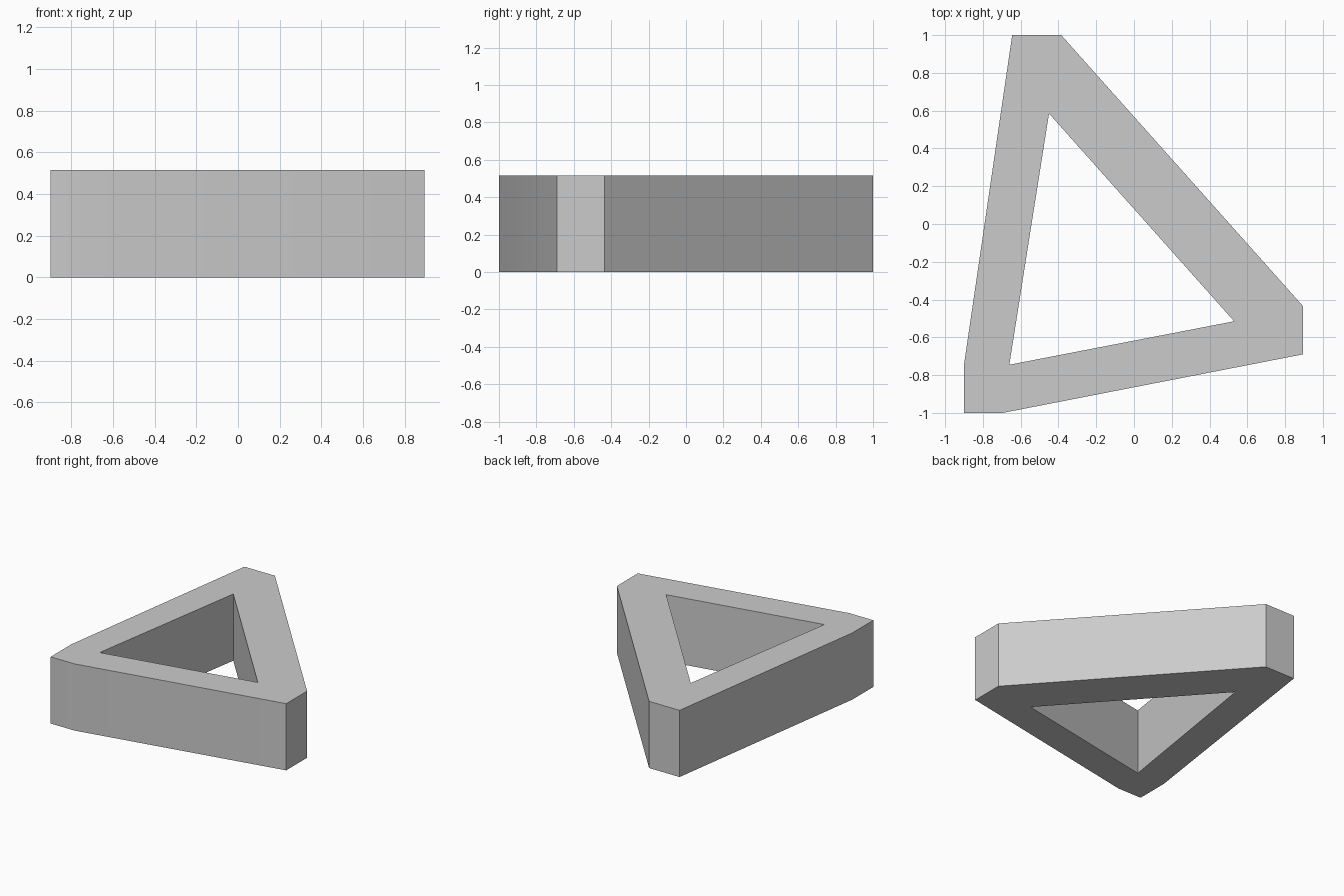
import bpy
import bmesh
from mathutils import Vector

cube = bpy.data.objects.get("Cube")
if cube:
    bpy.data.objects.remove(cube, do_unlink=True)

HEIGHT = 0.515

# Plan outlines: clipped triangle outside, sharp triangle inside
OUTER = [(-0.9, -1), (-0.695, -1), (0.895, -0.69), (0.895, -0.435),
         (-0.385, 1), (-0.645, 1), (-0.9, -0.745)]
INNER = [(-0.66, -0.745), (0.53, -0.515), (-0.45, 0.585)]


def add_loop(bm, points):
    verts = [bm.verts.new((x, y, 0)) for x, y in points]
    return [bm.edges.new((a, b)) for a, b in zip(verts, verts[1:] + verts[:1])]


# Fill the ring between the outlines and extrude it upward
bm = bmesh.new()
edges = add_loop(bm, OUTER) + add_loop(bm, INNER)
bmesh.ops.triangle_fill(bm, edges=edges, use_beauty=True, normal=Vector((0, 0, 1)))
ring = bmesh.ops.extrude_face_region(bm, geom=bm.faces[:], use_keep_orig=True)
top = [g for g in ring["geom"] if isinstance(g, bmesh.types.BMVert)]
bmesh.ops.translate(bm, verts=top, vec=(0, 0, HEIGHT))
bmesh.ops.recalc_face_normals(bm, faces=bm.faces[:])
mesh = bpy.data.meshes.new("triangular_frame")
bm.to_mesh(mesh)
bm.free()

frame = bpy.data.objects.new("triangular_frame", mesh)
bpy.context.collection.objects.link(frame)

# Plain grey
grey = bpy.data.materials.new("light_grey")
grey.use_nodes = True
colour = (0.6, 0.6, 0.6, 1)
grey.diffuse_color = colour
grey.node_tree.nodes["Principled BSDF"].inputs["Base Color"].default_value = colour
mesh.materials.append(grey)

# Soften the shallow corners only
bpy.ops.object.select_all(action="DESELECT")
frame.select_set(True)
bpy.context.view_layer.objects.active = frame
bpy.ops.object.shade_smooth_by_angle(angle=0.52)
